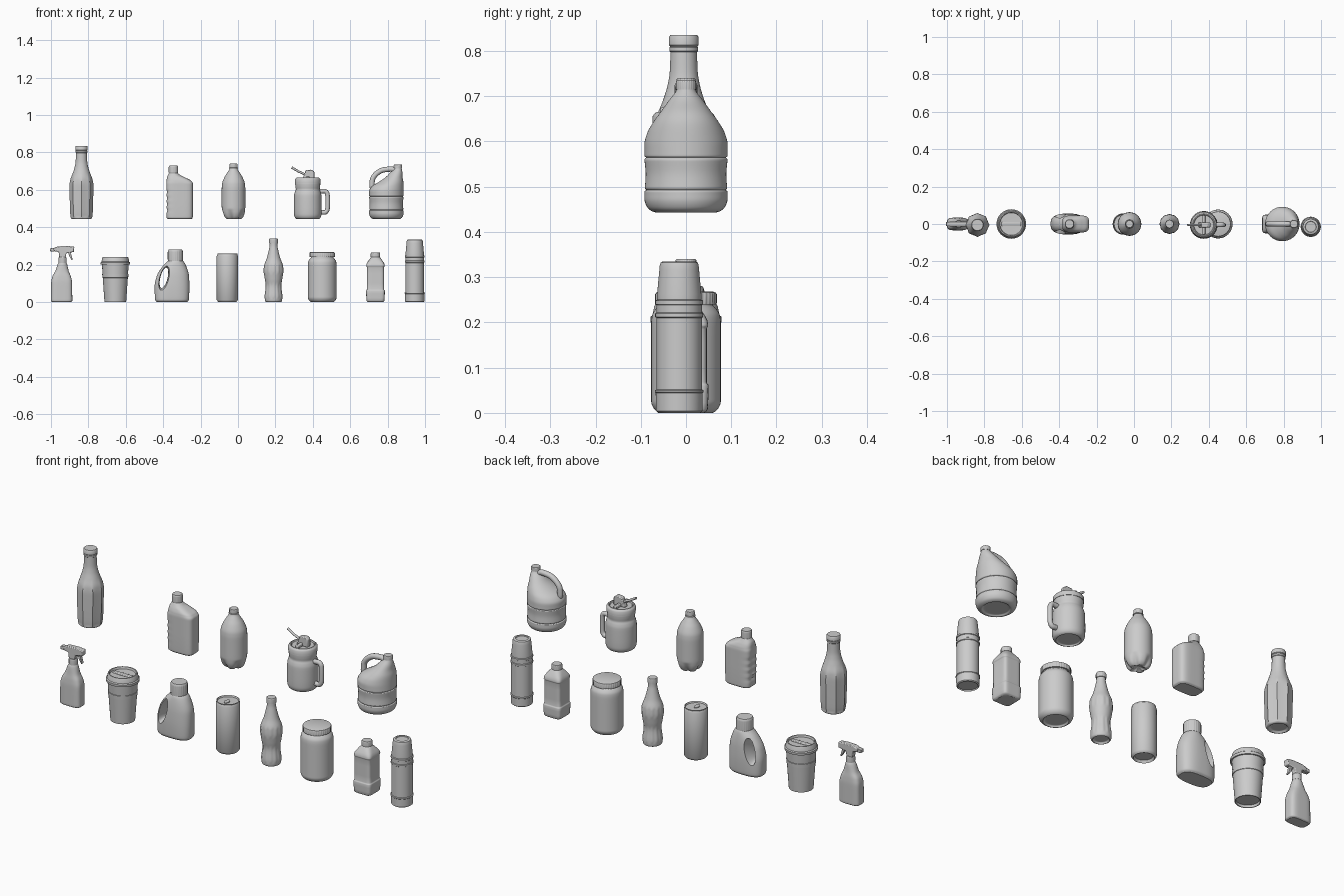
import bpy, bmesh, math
from math import sin, cos, pi


def finish(ob, angle=35):
    bpy.ops.object.select_all(action='DESELECT')
    ob.select_set(True)
    bpy.context.view_layer.objects.active = ob
    bpy.ops.object.shade_smooth_by_angle(angle=math.radians(angle))
    return ob


def new_object(name, bm, loc):
    bmesh.ops.remove_doubles(bm, verts=bm.verts, dist=1e-5)
    bmesh.ops.recalc_face_normals(bm, faces=bm.faces)
    me = bpy.data.meshes.new(name)
    bm.to_mesh(me)
    bm.free()
    ob = bpy.data.objects.new(name, me)
    ob.location = loc
    bpy.context.collection.objects.link(ob)
    return finish(ob)


def refine(pts, steps):
    """Smooth, overshoot-free curve through the points."""
    def slope(i, k):
        a = pts[i][k] - pts[max(i - 1, 0)][k]
        b = pts[min(i + 1, len(pts) - 1)][k] - pts[i][k]
        if i == 0 or i == len(pts) - 1:
            return a + b
        return 2 * a * b / (a + b) if a * b > 0 else 0
    out = [pts[0]]
    for i in range(len(pts) - 1):
        p, q = pts[i], pts[i + 1]
        for s in range(1, steps + 1):
            t = s / steps
            out.append(tuple(
                (2*t**3 - 3*t*t + 1) * p[k] + (t**3 - 2*t*t + t) * slope(i, k)
                + (3*t*t - 2*t**3) * q[k] + (t**3 - t*t) * slope(i + 1, k)
                for k in range(len(p))))
    return out


def loft(name, loc, prof, steps=1, n=48, shape=None):
    """Stack of rings: (z, rx, ry, x shift, squareness)."""
    full = []
    for p in prof:
        p = list(p)
        full.append(tuple(p + [p[1], 0, 2][len(p) - 2:]))
    rings = refine(full, steps) if steps > 1 else full
    bm = bmesh.new()
    rows = []
    for z, rx, ry, dx, e in rings:
        row = []
        for i in range(n):
            a = 2 * pi * i / n
            c, s = cos(a), sin(a)
            k = (abs(c)**e + abs(s)**e) ** (-1 / e) * (shape(a, z) if shape else 1)
            row.append(bm.verts.new((dx + rx * c * k, ry * s * k, z)))
        rows.append(row)
    for r0, r1 in zip(rows, rows[1:]):
        for i in range(n):
            j = (i + 1) % n
            bm.faces.new((r0[i], r0[j], r1[j], r1[i]))
    bm.faces.new(rows[0][::-1])
    bm.faces.new(rows[-1])
    return new_object(name, bm, loc)


def cap(name, loc, r, h, ribs=24):
    ridge = lambda a, z: 1 + 0.02 * cos(ribs * a) if 0.1 * h < z < 0.85 * h else 1
    return loft(name, loc, [(0, r), (h*.15, r), (h*.8, r), (h*.92, r*.98), (h, r*.9)], n=ribs * 4, shape=ridge)


def prism(name, loc, pts, half, bevel=0.004):
    """Outline in x-z extruded along y."""
    bm = bmesh.new()
    f = bm.faces.new([bm.verts.new((x, -half, z)) for x, z in pts])
    g = bmesh.ops.extrude_face_region(bm, geom=[f])
    bmesh.ops.translate(bm, vec=(0, 2 * half, 0), verts=[v for v in g['geom'] if isinstance(v, bmesh.types.BMVert)])
    ob = new_object(name, bm, loc)
    m = ob.modifiers.new('bevel', 'BEVEL')
    m.width, m.segments = bevel, 2
    return ob


def tube(name, loc, pts, r, steps=6):
    cu = bpy.data.curves.new(name, 'CURVE')
    cu.dimensions, cu.bevel_depth, cu.bevel_resolution, cu.use_fill_caps = '3D', r, 4, True
    path = refine(pts, steps) if steps > 1 else pts
    sp = cu.splines.new('POLY')
    sp.points.add(len(path) - 1)
    for p, q in zip(sp.points, path):
        p.co = (*q, 1)
    sp.use_smooth = True
    ob = bpy.data.objects.new(name, cu)
    ob.location = loc
    bpy.context.collection.objects.link(ob)


# --- lower row ---
# trigger spray bottle
L = (-0.943, 0, 0)
loft('spray_bottle', L, [(0, .05, .028, 0, 4), (.008, .057, .034, 0, 4), (.1, .056, .034, 0, 4), (.135, .05, .032, 0, 3.5),
     (.165, .036, .028, .002, 2.6), (.2, .026, .024, .004), (.215, .018, .018, .005)], steps=5)
cap('spray_collar', (-0.938, 0, .21), .021, .03)
prism('spray_head', L, [(-.012, .235), (.02, .235), (.026, .262), (.066, .268), (.068, .296), (.03, .3), (-.02, .298),
      (-.045, .288), (-.04, .272), (-.016, .268)], .014)
prism('spray_nozzle', L, [(-.062, .272), (-.04, .27), (-.04, .29), (-.06, .288)], .011, .002)
prism('spray_trigger', L, [(.034, .27), (.05, .27), (.052, .25), (.06, .226), (.054, .224), (.04, .248)], .008, .002)

# takeaway cup with lid
L = (-0.656, 0, 0)
loft('paper_cup', L, [(.012, 0), (.012, .052), (0, .054), (0, .058), (.13, .067), (.131, .069), (.15, .07), (.151, .068), (.21, .072)])
loft('cup_lid', L, [(.2, .072), (.2, .078), (.212, .079), (.216, .074), (.236, .07), (.24, .068), (.24, .063), (.23, .06), (.228, 0)])
prism('sip_bump', (-0.656, 0, 0), [(-.055, .226), (.055, .226), (.05, .234), (-.05, .234)], .012)

# detergent jug with a cut handle hole
L = (-0.335, 0, 0)
jug = loft('detergent_jug', L, [(0, .082, .044, -.018, 2.8), (.012, .09, .053, -.018, 2.8), (.08, .093, .056, -.018, 2.6),
           (.14, .086, .054, -.013, 2.4), (.19, .064, .048, -.005, 2.2), (.215, .046, .042), (.225, .036, .036)], steps=6, n=64)
hole = loft('handle_cutter', (-0.396, 0, .13), [(-.08, .03, .08), (0, .019, .056), (.08, .03, .08)], steps=6, n=32)
hole.rotation_euler = (pi / 2, .25, 0)
hole.hide_render = True
m = jug.modifiers.new('hole', 'BOOLEAN')
m.object, m.operation = hole, 'DIFFERENCE'
bpy.context.view_layer.update()
bpy.context.view_layer.objects.active = jug
bpy.ops.object.modifier_apply(modifier='hole')
bpy.data.objects.remove(hole)
finish(jug, 40)
cap('detergent_cap', (-0.335, 0, .22), .04, .06)

# drinks can
L = (-0.057, 0, 0)
loft('drinks_can', L, [(.012, 0), (.012, .04), (0, .047), (.002, .05), (.012, .057), (.245, .057), (.254, .053), (.259, .054),
     (.26, .052), (.252, .049), (.252, 0)])
loft('can_tab', (-0.057, -.008, .252), [(0, .012, .02), (.003, .012, .02)], n=24)

# contour bottle with fluted panels
flute = lambda a, z: 1 + .02 * cos(12 * a) if .02 < z < .1 or .15 < z < .2 else 1
loft('contour_bottle', (.19, 0, 0), [(.008, 0), (.008, .03), (0, .038), (.006, .045), (.03, .047), (.085, .041), (.125, .047),
     (.165, .052), (.195, .05), (.235, .036), (.27, .027), (.3, .021), (.315, .02)], steps=5, n=72, shape=flute)
cap('contour_cap', (.19, 0, .313), .023, .027)

# wide jar
L = (.45, 0, 0)
loft('wide_jar', L, [(.008, 0), (.008, .05), (0, .058), (.006, .068), (.025, .077), (.05, .077), (.19, .077), (.215, .075),
     (.232, .065), (.238, .06), (.25, .06)], steps=4)
cap('jar_lid', (.45, 0, .24), .067, .028, 36)

# square bottle with recessed panels
L = (.735, 0, 0)
loft('square_bottle', L, [(0, .04, .04, 0, 6), (.008, .048, .048, 0, 7), (.06, .05, .05, 0, 7), (.068, .046, .046, 0, 7),
     (.185, .046, .046, 0, 7), (.193, .049, .049, 0, 7), (.205, .047, .047, 0, 6), (.235, .028, .028, 0, 2.5), (.242, .022)], steps=3, n=64)
cap('square_bottle_cap', (.735, 0, .24), .025, .025)

# vacuum flask
L = (.945, -.015, 0)
loft('flask_body', L, [(.006, 0), (.006, .044), (0, .046), (.004, .051), (.044, .052), (.046, .054), (.05, .054), (.052, .05),
     (.21, .05), (.212, .053), (.22, .053), (.222, .05), (.238, .05), (.24, .053), (.248, .053), (.252, .046)])
loft('flask_cup', L, [(.25, .049), (.262, .049), (.315, .044), (.326, .043), (.332, .041), (.335, .036), (.335, .03), (.331, .028), (.331, 0)])

# --- upper row ---
Z = .443


# faceted sauce bottle
def octagon(a, z):
    w = max(0, min(1, z / .015, (.25 - z) / .06))
    facet = cos(pi / 8) / cos((a % (pi / 4)) - pi / 8)
    return 1 + w * (facet - 1) * 1.1


loft('sauce_bottle', (-.837, -.005, Z), [(.008, 0), (.008, .035), (0, .045), (.006, .056), (.03, .06), (.12, .063), (.18, .064),
     (.21, .06), (.25, .045), (.28, .036), (.31, .031), (.36, .029)], steps=5, n=64, shape=octagon)
loft('sauce_cap', (-.837, -.005, Z), [(.355, .03), (.357, .032), (.365, .032), (.367, .03), (.37, .033), (.387, .033), (.392, .03)])


# oil bottle with finger grips
def grips(a, z):
    side = max(0, -cos(a)) ** 4
    return 1 - .09 * side * (.5 - .5 * cos(2 * pi * (z - .03) / .033)) if .03 < z < .162 else 1


loft('oil_bottle', (-.345, 0, Z), [(0, .062, .036, .033, 4), (.01, .07, .044, .033, 4), (.1, .0715, .046, .033, 4),
     (.185, .0715, .046, .033, 4), (.205, .066, .044, .029, 3.5), (.222, .05, .038, .015, 3), (.236, .033, .03, .003, 2.3),
     (.25, .021, .021)], steps=12, n=64, shape=grips)
cap('oil_cap', (-.345, 0, Z + .248), .025, .038)

# large soda bottle with five-lobed foot
lobes = lambda a, z: 1 - .3 * max(0, 1 - z / .055) * (.5 - .5 * cos(5 * a)) ** 2
loft('soda_bottle', (-.024, 0, Z), [(.012, 0), (.006, .02), (0, .036), (.01, .05), (.04, .061), (.07, .063), (.16, .063), (.19, .061),
     (.225, .048), (.25, .033), (.27, .021), (.28, .019)], steps=5, n=70, shape=lobes)
loft('soda_neck_ring', (-.024, 0, Z), [(.27, .02), (.272, .024), (.275, .024), (.277, .02)])
cap('soda_cap', (-.024, 0, Z + .277), .021, .02)

# insulated mug with lid, straw and handle
L = (.373, -.005, Z)
loft('mug_body', L, [(.006, 0), (.006, .05), (0, .056), (.006, .066), (.025, .073), (.06, .074), (.125, .073), (.145, .069), (.16, .064),
     (.175, .066), (.19, .067), (.205, .064)], steps=4)
loft('mug_lid', L, [(.193, .066), (.193, .069), (.212, .069), (.217, .066), (.222, .06), (.222, .055), (.216, .052), (.216, 0)])
prism('lid_spout', L, [(-.03, .215), (.035, .215), (.035, .255), (.02, .265), (-.012, .262), (-.02, .235)], .013)
prism('lid_crossbar', L, [(-.008, .215), (.008, .215), (.008, .232), (-.008, .232)], .052)
tube('straw', L, [(0, 0, .21), (-.018, 0, .24), (-.05, 0, .256), (-.086, 0, .277)], .006)
tube('mug_handle', L, [(.06, 0, .148), (.09, 0, .15), (.104, 0, .138), (.107, 0, .1), (.106, 0, .06), (.1, 0, .042), (.088, 0, .036),
     (.06, 0, .038)], .012)

# big jug with offset spout and looped handle
L = (.793, 0, Z)
loft('big_jug', L, [(.006, 0), (.006, .055), (0, .066), (.008, .083), (.03, .092), (.046, .092), (.05, .088), (.054, .091), (.085, .089),
     (.117, .092), (.121, .088), (.125, .092), (.15, .092), (.175, .085, .086, .007), (.2, .065, .072, .026),
     (.225, .045, .054, .042), (.25, .032, .036, .054), (.27, .02, .021, .062), (.28, .018, .018, .062)], steps=4, n=64)
tube('big_jug_handle', L, [(-.062, 0, .15), (-.077, 0, .18), (-.074, 0, .212), (-.052, 0, .244), (-.015, 0, .264), (.025, 0, .268),
     (.058, 0, .255)], .014)
cap('big_jug_cap', (.855, 0, Z + .272), .022, .02)
